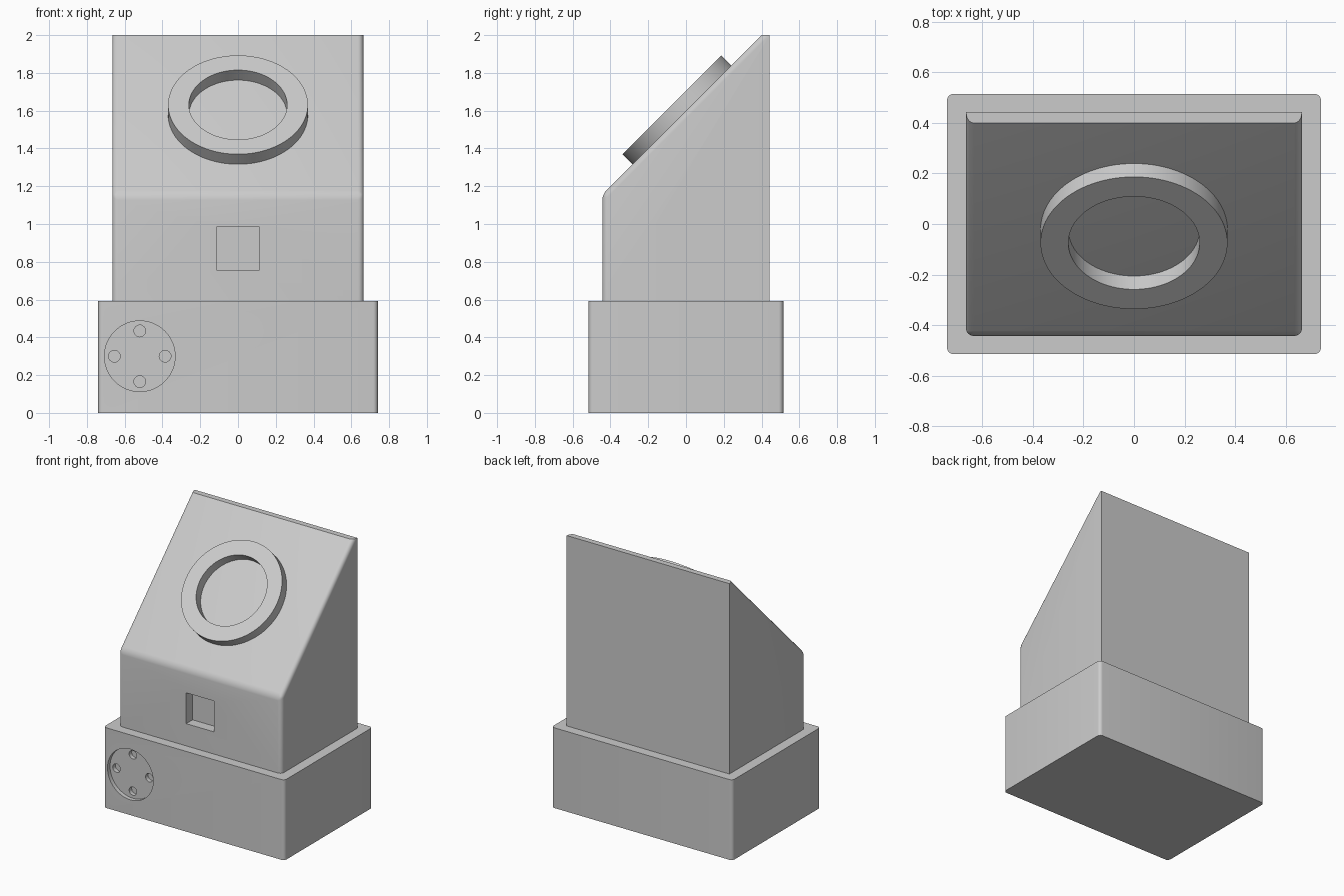
import bpy, bmesh, math
from mathutils import Matrix, Vector

old = bpy.data.objects.get("Cube")
if old:
    bpy.data.objects.remove(old, do_unlink=True)

grey = bpy.data.materials.new("plain grey")
grey.use_nodes = True
grey.diffuse_color = (0.6, 0.6, 0.6, 1)
grey.node_tree.nodes["Principled BSDF"].inputs["Base Color"].default_value = (0.6, 0.6, 0.6, 1)


def finish(name, bm):
    bmesh.ops.recalc_face_normals(bm, faces=bm.faces)
    mesh = bpy.data.meshes.new(name)
    bm.to_mesh(mesh)
    bm.free()
    mesh.materials.append(grey)
    obj = bpy.data.objects.new(name, mesh)
    bpy.context.collection.objects.link(obj)
    return obj


def activate(obj):
    bpy.ops.object.select_all(action='DESELECT')
    obj.select_set(True)
    bpy.context.view_layer.objects.active = obj


def smooth(obj):
    activate(obj)
    bpy.ops.object.shade_smooth_by_angle(angle=math.radians(30))


def prism(name, profile, half_width, radius, rounded):
    """Extrude a (y, z) profile along x and round the edges picked by a rule."""
    bm = bmesh.new()
    face = bm.faces.new([bm.verts.new((-half_width, y, z)) for y, z in profile])
    ext = bmesh.ops.extrude_face_region(bm, geom=[face])
    moved = [v for v in ext["geom"] if isinstance(v, bmesh.types.BMVert)]
    bmesh.ops.translate(bm, verts=moved, vec=(2 * half_width, 0, 0))
    bmesh.ops.recalc_face_normals(bm, faces=bm.faces)
    edges = [e for e in bm.edges if rounded(e)]
    bmesh.ops.bevel(bm, geom=edges, offset=radius, segments=5,
                    profile=0.5, affect='EDGES')
    return finish(name, bm)


def cut(obj, cutter):
    cutter.hide_render = True
    mod = obj.modifiers.new("cut", 'BOOLEAN')
    mod.operation = 'DIFFERENCE'
    mod.solver = 'EXACT'
    mod.object = cutter
    activate(obj)
    bpy.ops.object.modifier_apply(modifier=mod.name)
    bpy.data.objects.remove(cutter, do_unlink=True)


def round_cutter(x, z, y_front, y_floor, radius, sides):
    bm = bmesh.new()
    mat = (Matrix.Translation((x, (y_front + y_floor) / 2, z))
           @ Matrix.Rotation(math.pi / 2, 4, 'X'))
    bmesh.ops.create_cone(bm, cap_ends=True, segments=sides, radius1=radius,
                          radius2=radius, depth=y_floor - y_front, matrix=mat)
    return finish("round_cutter", bm)


# Base block with rounded upright corners
def upright(e):
    a, b = (v.co for v in e.verts)
    return (a - b).normalized().z ** 2 > 0.99


base = prism("base", [(-0.515, 0), (0.515, 0), (0.515, 0.593), (-0.515, 0.593)],
             0.74, 0.025, upright)

# Round recess with four small holes
DX, DZ = -0.52, 0.3
cut(base, round_cutter(DX, DZ, -0.6, -0.485, 0.187, 64))
for i in range(4):
    a = i * math.pi / 2
    cut(base, round_cutter(DX + 0.134 * math.cos(a), DZ + 0.134 * math.sin(a),
                           -0.55, -0.455, 0.031, 24))
smooth(base)


# Sloped body, rounded around its front and sloping faces
def front_edge(e):
    return all(v.co.y < 0.42 and v.co.z > 0.5 for v in e.verts) and \
        max(v.co.z for v in e.verts) > 1


body = prism("sloped_body",
             [(-0.443, 0.593), (0.443, 0.593), (0.443, 2), (0.4, 2), (-0.443, 1.157)],
             0.665, 0.03,
             lambda e: front_edge(e) and min(v.co.z for v in e.verts) < 1.9)

# Square pocket in the front of the body
bm = bmesh.new()
bmesh.ops.create_cube(bm, size=1, matrix=Matrix.Translation((0, -0.443, 0.871))
                      @ Matrix.Diagonal((0.228, 0.15, 0.228, 1)))
cut(body, finish("pocket_cutter", bm))
smooth(body)

# Raised ring standing square to the slope
bm = bmesh.new()
section = [(0.26, -0.005), (0.37, -0.005), (0.37, 0.075), (0.26, 0.075)]
verts = [bm.verts.new((r, 0, h)) for r, h in section]
edges = [bm.edges.new((verts[i], verts[(i + 1) % 4])) for i in range(4)]
bmesh.ops.spin(bm, geom=verts + edges, cent=(0, 0, 0), axis=(0, 0, 1),
               angle=2 * math.pi, steps=96, use_merge=True)
bmesh.ops.remove_doubles(bm, verts=bm.verts, dist=0.0001)
ring = finish("ring", bm)
ring.matrix_world = (Matrix.Translation(Vector((0, -0.022, 1.578)))
                     @ Matrix.Rotation(math.pi / 4, 4, 'X'))
smooth(ring)
